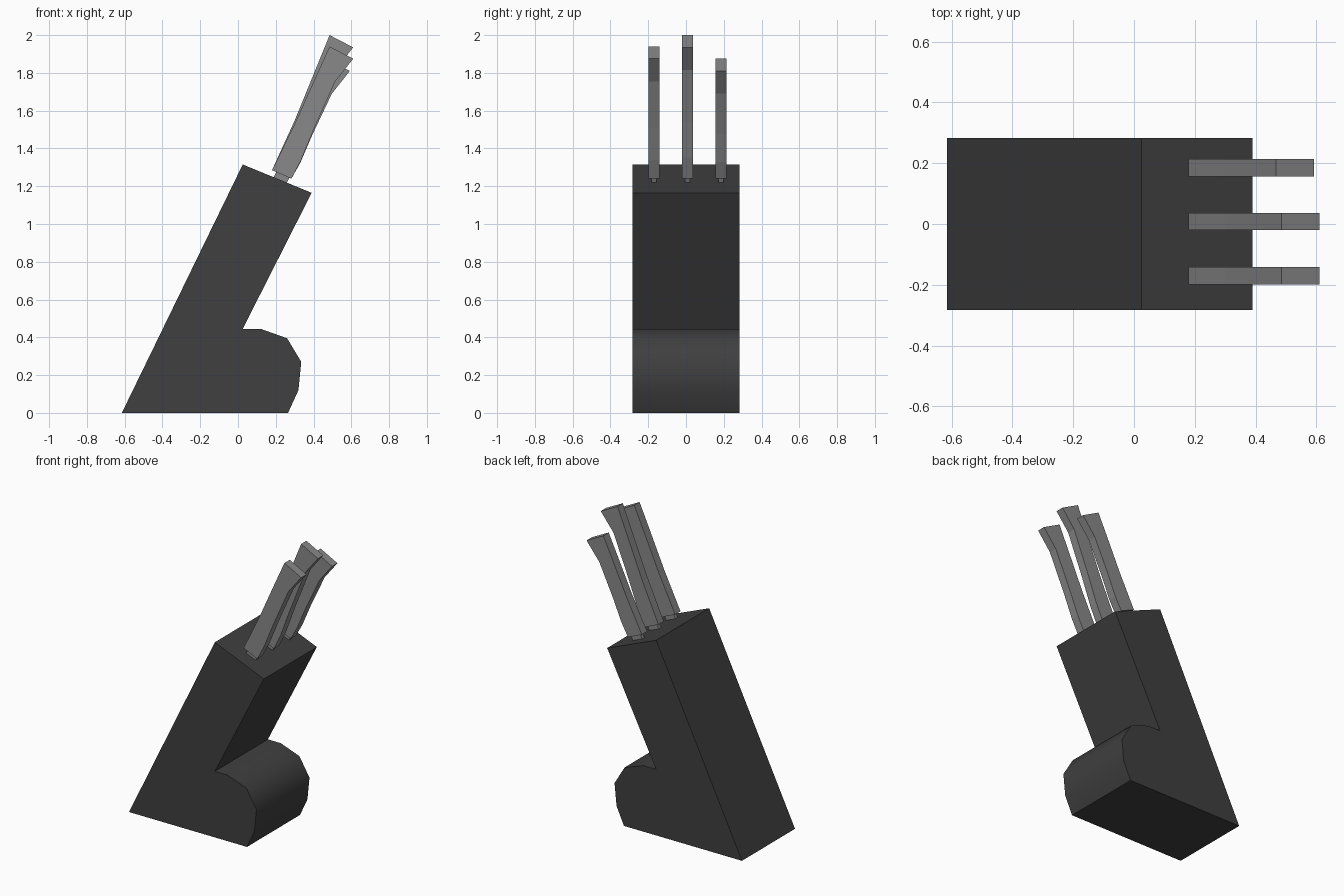
import bpy
import bmesh
import math

cube = bpy.data.objects.get("Cube")
if cube:
    bpy.data.objects.remove(cube, do_unlink=True)


def make_material(name, value):
    mat = bpy.data.materials.new(name)
    mat.use_nodes = True
    colour = (value, value, value, 1)
    mat.diffuse_color = colour
    mat.node_tree.nodes["Principled BSDF"].inputs["Base Color"].default_value = colour
    return mat


def extrude_profile(name, profile, y, depth, mat):
    """Extrude a closed x-z outline along y, centred on the given y."""
    bm = bmesh.new()
    face = bm.faces.new([bm.verts.new((x, y - depth / 2, z)) for x, z in profile])
    side = bmesh.ops.extrude_face_region(bm, geom=[face])
    verts = [v for v in side["geom"] if isinstance(v, bmesh.types.BMVert)]
    bmesh.ops.translate(bm, verts=verts, vec=(0, depth, 0))
    bmesh.ops.recalc_face_normals(bm, faces=bm.faces)
    mesh = bpy.data.meshes.new(name)
    bm.to_mesh(mesh)
    bm.free()
    mesh.materials.append(mat)
    obj = bpy.data.objects.new(name, mesh)
    bpy.context.collection.objects.link(obj)
    return obj


charcoal = make_material("charcoal", 0.05)
grey = make_material("mid grey", 0.25)

# Slanted block with a rounded foot
block = extrude_profile("block", [
    (-0.615, 0), (0.265, 0), (0.32, 0.12), (0.335, 0.27), (0.26, 0.395),
    (0.12, 0.445), (0.025, 0.445), (0.39, 1.165), (0.025, 1.315)], 0, 0.565, charcoal)
bpy.context.view_layer.objects.active = block
block.select_set(True)
bpy.ops.object.shade_smooth_by_angle(angle=math.radians(45))

# Knife handles: curved grips that flare toward a slanted butt
knives = {"front": (-0.17, 0.485, 1.94), "middle": (0.008, 0.485, 2.0),
          "back": (0.185, 0.467, 1.875)}
for label, (y, tip_x, tip_z) in knives.items():
    dx, dz = tip_x - 0.485, tip_z - 1.94
    grip = [(0.18, 1.285), (0.3 + dx * 0.3, 1.53 + dz * 0.3),
            (0.41 + dx * 0.7, 1.775 + dz * 0.7), (tip_x, tip_z),
            (tip_x + 0.125, tip_z - 0.065), (0.515 + dx, 1.755 + dz),
            (0.405 + dx * 0.5, 1.51 + dz * 0.5),
            (0.335 + dx * 0.2, 1.34 + dz * 0.2), (0.283, 1.24)]
    extrude_profile(label + "_handle", grip, y, 0.057, grey)
    # Narrow collar between the grip and the block
    collar = [(0.175, 1.22), (0.205, 1.28), (0.275, 1.25), (0.245, 1.19)]
    extrude_profile(label + "_collar", collar, y, 0.025, grey)
